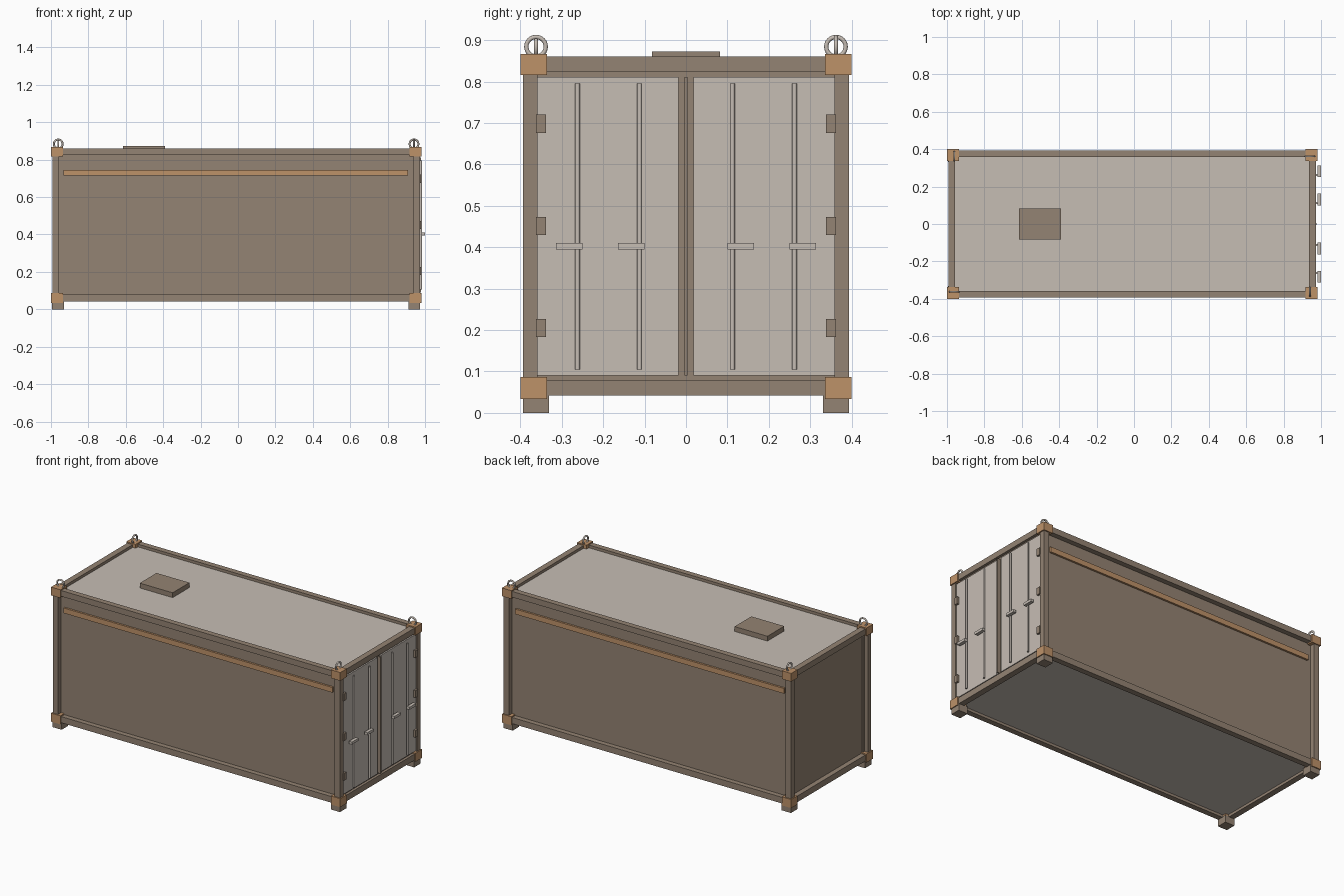
import bpy, bmesh, math
from mathutils import Matrix, Vector

if "Cube" in bpy.data.objects:
    bpy.data.objects.remove(bpy.data.objects["Cube"])


def material(name, rgb):
    m = bpy.data.materials.new(name)
    lin = [((c / 255 + 0.055) / 1.055) ** 2.4 for c in rgb]
    m.diffuse_color = (*lin, 1)
    m.use_nodes = True
    m.node_tree.nodes["Principled BSDF"].inputs["Base Color"].default_value = m.diffuse_color
    return m


BROWN = material("brown paint", (148, 131, 115))
LIGHT = material("pale grey panel", (198, 189, 180))
ORANGE = material("orange accent", (190, 146, 105))
CX = -0.01  # centre of the container body along x


def finish(name, bm, mat):
    me = bpy.data.meshes.new(name)
    bmesh.ops.recalc_face_normals(bm, faces=bm.faces)
    bm.to_mesh(me)
    bm.free()
    me.materials.append(mat)
    ob = bpy.data.objects.new(name, me)
    bpy.context.collection.objects.link(ob)
    return ob


def box(name, mat, x, y, z):
    lo = [min(p) for p in (x, y, z)]
    hi = [max(p) for p in (x, y, z)]
    mid = Vector([(a + b) / 2 for a, b in zip(lo, hi)])
    size = [b - a for a, b in zip(lo, hi)]
    bm = bmesh.new()
    bmesh.ops.create_cube(bm, size=1, matrix=Matrix.Translation(mid) @ Matrix.Diagonal((*size, 1)))
    return finish(name, bm, mat)


def smooth(ob):
    for p in ob.data.polygons:
        p.use_smooth = len(p.vertices) == 4


def rod(name, mat, x, y, z0, z1, r):
    bm = bmesh.new()
    bmesh.ops.create_cone(bm, cap_ends=True, segments=12, radius1=r, radius2=r, depth=z1 - z0,
                          matrix=Matrix.Translation((x, y, (z0 + z1) / 2)))
    smooth(finish(name, bm, mat))


def ring(name, mat, loc, along_x, R=0.0235, r=0.0052, n=24, k=10):
    bm = bmesh.new()
    grid = []
    for i in range(n):
        a = 2 * math.pi * i / n
        row = []
        for j in range(k):
            b = 2 * math.pi * j / k
            d, h, w = (R + r * math.cos(b)) * math.cos(a), (R + r * math.cos(b)) * math.sin(a), r * math.sin(b)
            off = Vector((d, w, h)) if along_x else Vector((w, d, h))
            row.append(bm.verts.new(Vector(loc) + off))
        grid.append(row)
    for i in range(n):
        for j in range(k):
            s, t = (i + 1) % n, (j + 1) % k
            bm.faces.new((grid[i][j], grid[s][j], grid[s][t], grid[i][t]))
    smooth(finish(name, bm, mat))


# corner parts: feet, posts, castings, lifting rings
for sx, xn in ((-1, "left"), (1, "right")):
    for sy, yn in ((-1, "front"), (1, "back")):
        tag = f"{yn}_{xn}"

        def corner(name, mat, xo, xi, yo, yi, z0, z1):
            box(f"{name}_{tag}", mat, (CX + sx * xo, CX + sx * xi), (sy * yo, sy * yi), (z0, z1))

        corner("foot", BROWN, 0.984, 0.921, 0.394, 0.331, 0, 0.045)
        corner("post", BROWN, 0.983, 0.947, 0.393, 0.359, 0.06, 0.84)
        corner("lower_casting", ORANGE, 0.99, 0.926, 0.40, 0.336, 0.034, 0.087)
        corner("upper_casting", ORANGE, 0.99, 0.926, 0.40, 0.336, 0.816, 0.867)
        ring(f"lifting_ring_{tag}", LIGHT, (CX + sx * 0.951, sy * 0.362, 0.884), sx == sy)

# rails around the top and bottom
for z0, z1, zn in ((0.042, 0.08, "bottom"), (0.824, 0.86, "top")):
    for s, n in ((-1, "front"), (1, "back")):
        box(f"{zn}_rail_{n}", BROWN, (CX - 0.93, CX + 0.93), (s * 0.358, s * 0.393), (z0, z1))
    for s, n in ((-1, "left"), (1, "right")):
        box(f"{zn}_rail_{n}", BROWN, (CX + s * 0.946, CX + s * 0.983), (-0.34, 0.34), (z0, z1))

# recessed walls with an accent stripe on the long sides
for s, n in ((-1, "front"), (1, "back")):
    box(f"side_wall_{n}", BROWN, (CX - 0.96, CX + 0.96), (s * 0.345, s * 0.362), (0.06, 0.842))
    box(f"accent_stripe_{n}", ORANGE, (-0.932, 0.908), (s * 0.36, s * 0.374), (0.714, 0.746))
box("end_wall", BROWN, (-0.962, -0.945), (-0.36, 0.36), (0.06, 0.838))
box("door_frame", BROWN, (0.94, 0.957), (-0.36, 0.36), (0.06, 0.838))

# roof, floor and roof hatch
box("roof", LIGHT, (CX - 0.948, CX + 0.948), (-0.359, 0.359), (0.825, 0.843))
box("floor", LIGHT, (CX - 0.948, CX + 0.948), (-0.359, 0.359), (0.058, 0.075))
box("roof_hatch", BROWN, (-0.615, -0.39), (-0.082, 0.082), (0.84, 0.873))

# double doors with hinges, lock rods and handles
box("door_seal", BROWN, (0.95, 0.978), (-0.004, 0.004), (0.09, 0.811))
for s, n in ((-1, "front"), (1, "back")):
    box(f"door_{n}", LIGHT, (0.95, 0.966), (s * 0.018, s * 0.36), (0.09, 0.811))
    for i, z in enumerate((0.205, 0.451, 0.698)):
        box(f"hinge_{n}_{i}", BROWN, (0.955, 0.979), (s * 0.338, s * 0.362), (z - 0.022, z + 0.022))
    for i, y in enumerate((0.112, 0.262)):
        rod(f"lock_rod_{n}_{i}", LIGHT, 0.978, s * y, 0.105, 0.795, 0.006)
        box(f"lock_handle_{n}_{i}", LIGHT, (0.98, 1.0), (s * (y - 0.012), s * (y + 0.052)), (0.394, 0.41))
